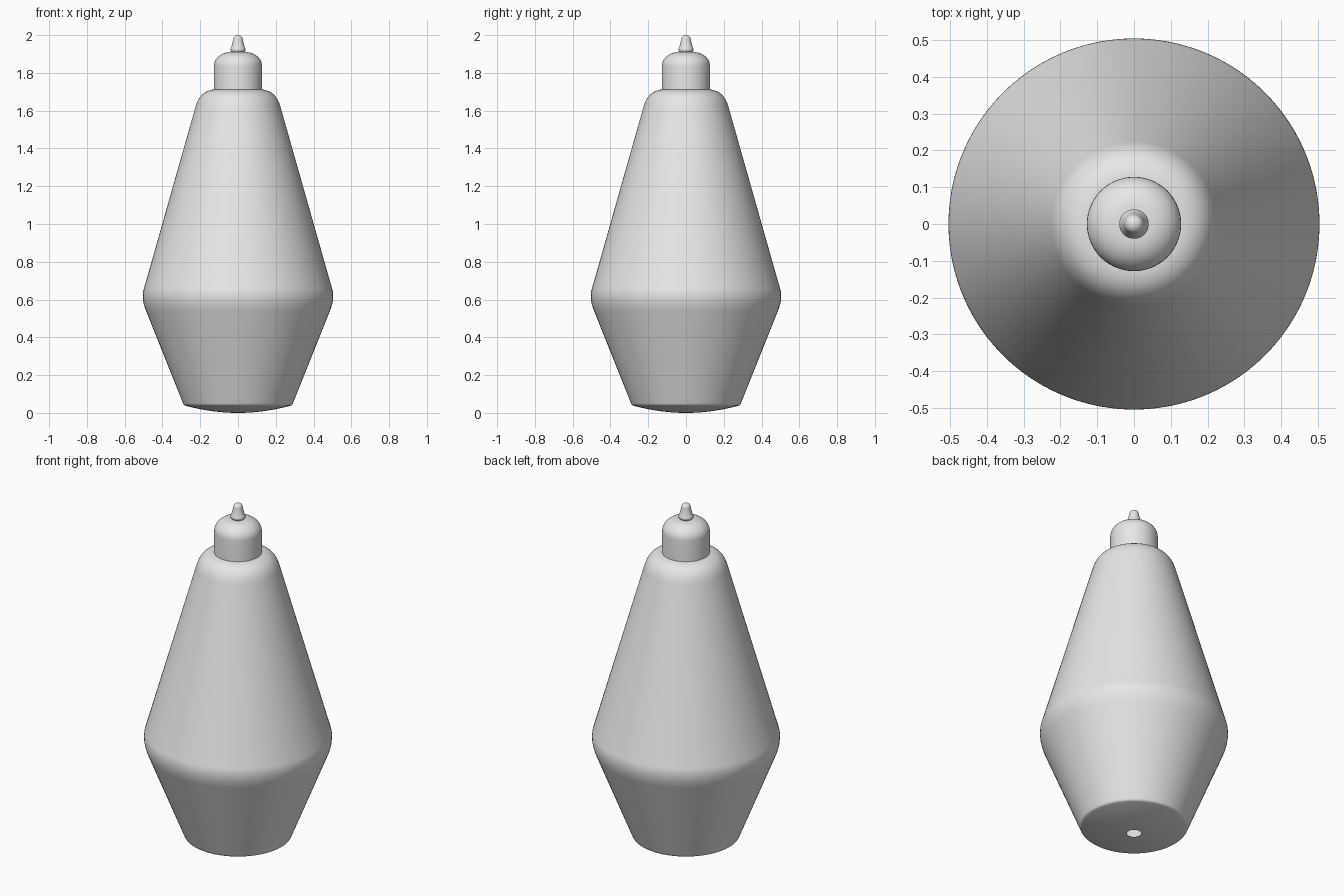
import bpy
import bmesh
import math

if "Cube" in bpy.data.objects:
    bpy.data.objects.remove(bpy.data.objects["Cube"])

SIDES = 96

grey = bpy.data.materials.new("light grey")
grey.diffuse_color = (0.8, 0.8, 0.8, 1.0)
grey.use_nodes = True
grey.node_tree.nodes["Principled BSDF"].inputs["Base Color"].default_value = grey.diffuse_color


def rounded(a, corner, b, steps=8):
    """Quadratic curve from a to b that bends towards the corner point."""
    pts = []
    for i in range(steps + 1):
        t = i / steps
        pts.append(tuple((1 - t) ** 2 * p + 2 * t * (1 - t) * c + t * t * q
                         for p, c, q in zip(a, corner, b)))
    return pts


def arc(cr, cz, rr, rz, steps=10):
    """Quarter ellipse from the side up to the top."""
    return [(cr + rr * math.cos(i / steps * math.pi / 2),
             cz + rz * math.sin(i / steps * math.pi / 2)) for i in range(steps + 1)]


def lathe(name, profile):
    """Spin a (radius, height) profile, listed bottom to top, around z."""
    bm = bmesh.new()
    rings = []
    for r, z in profile:
        rings.append([bm.verts.new((r * math.cos(2 * math.pi * k / SIDES),
                                    r * math.sin(2 * math.pi * k / SIDES), z))
                      for k in range(SIDES)])
    for low, high in zip(rings, rings[1:]):
        for k in range(SIDES):
            n = (k + 1) % SIDES
            bm.faces.new((low[k], low[n], high[n], high[k]))
    bmesh.ops.remove_doubles(bm, verts=bm.verts, dist=0.00005)
    mesh = bpy.data.meshes.new(name)
    bm.to_mesh(mesh)
    bm.free()
    obj = bpy.data.objects.new(name, mesh)
    bpy.context.collection.objects.link(obj)
    mesh.materials.append(grey)
    bpy.ops.object.select_all(action='DESELECT')
    obj.select_set(True)
    bpy.context.view_layer.objects.active = obj
    bpy.ops.object.shade_smooth_by_angle(angle=math.radians(35))
    return obj


# Body: shallow domed underside with a small hole, flared belly, tapered shoulder
underside = [(r, 0.04 * (r / 0.285) ** 2)
             for r in (0.038, 0.08, 0.12, 0.16, 0.2, 0.24, 0.27)]
rim = rounded((0.28, 0.0386), (0.288, 0.041), (0.292, 0.053), 5)
belly = rounded((0.485, 0.535), (0.5165, 0.61), (0.496, 0.665), 12)
shoulder = rounded((0.225, 1.62), (0.202, 1.705), (0.128, 1.712), 12)
lathe("body", underside + rim + belly + shoulder + [(0.1, 1.712)])

# Cap: straight collar with a domed top
lathe("cap", [(0.128, 1.705)] + arc(0.04, 1.835, 0.088, 0.075) + [(0.0, 1.912)])

# Tip: small bead with a rounded cone above it
bead = [(0.028, 1.905), (0.036, 1.912), (0.04, 1.92), (0.04, 1.927), (0.036, 1.934)]
lathe("tip", bead + [(0.034, 1.94), (0.025, 1.978)] + arc(0.0, 1.978, 0.025, 0.022))
